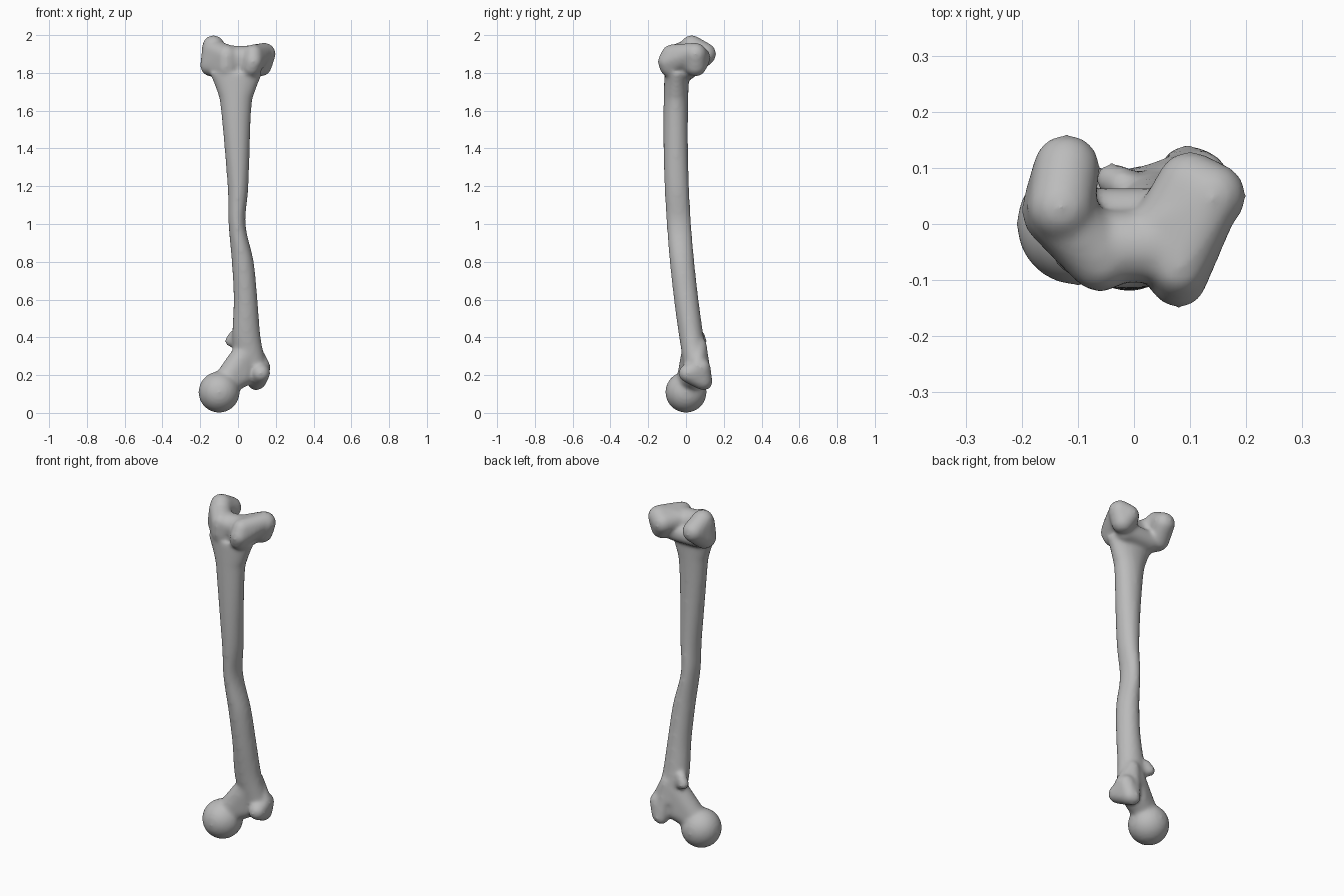
import bpy, bmesh, math
from mathutils import Vector
from mathutils.geometry import interpolate_bezier

cube = bpy.data.objects.get("Cube")
if cube:
    bpy.data.objects.remove(cube)

bone_grey = bpy.data.materials.new("bone grey")
bone_grey.use_nodes = True
colour = (.5, .5, .5, 1)
bone_grey.diffuse_color = colour
bone_grey.node_tree.nodes["Principled BSDF"].inputs["Base Color"].default_value = colour

# Directions of a unit sphere, shared by all rounded lumps
ball = bmesh.new()
bmesh.ops.create_icosphere(ball, subdivisions=3, radius=1)
directions = [vertex.co.copy() for vertex in ball.verts]
ball.free()

bone = bmesh.new()


def add_lump(radius, *centres):
    """Add a smooth lump wrapped around equal spheres at the given centres."""
    lump = bmesh.new()
    for centre in centres:
        for direction in directions:
            lump.verts.new(Vector(centre) + direction * radius)
    bmesh.ops.convex_hull(lump, input=lump.verts[:])
    loose = [vertex for vertex in lump.verts if not vertex.link_faces]
    bmesh.ops.delete(lump, geom=loose, context='VERTS')
    bmesh.ops.recalc_face_normals(lump, faces=lump.faces[:])
    lump_mesh = bpy.data.meshes.new("lump")
    lump.to_mesh(lump_mesh)
    lump.free()
    bone.from_mesh(lump_mesh)
    bpy.data.meshes.remove(lump_mesh)


def smooth_path(points):
    """Pass a smooth curve through the points."""
    points = [Vector(point) for point in points]
    points = [points[0], *points, points[-1]]
    path = []
    for before, start, end, after in zip(points, points[1:], points[2:], points[3:]):
        leaving = start + (end - before) / 6
        arriving = end - (after - start) / 6
        path += interpolate_bezier(start, leaving, arriving, end, 8)[:-1]
    return path + [points[-1]]


def add_shaft(stations, depth, sides):
    """Loft ovals along stations of (centre x, half width, height)."""
    rings = []
    for centre_x, half_width, height in smooth_path(stations):
        # The shaft bows backwards towards its lower end
        centre_y = .1 * ((1.5 - height) / 1.2) ** 2 - .055
        ring = []
        for side in range(sides):
            angle = math.tau * side / sides
            ring.append(bone.verts.new((centre_x + half_width * math.cos(angle),
                                        centre_y + depth * math.sin(angle), height)))
        rings.append(ring)
    for lower, upper in zip(rings, rings[1:]):
        for side in range(sides):
            previous = side - 1
            bone.faces.new((lower[previous], lower[side], upper[side], upper[previous]))
    bone.faces.new(reversed(rings[0]))
    bone.faces.new(rings[-1])


# Shaft, pinched at mid-length and flared at both ends
add_shaft([(.07, .08, .25), (.045, .075, .4), (.04, .063, .6), (.025, .058, .8),
           (-.005, .045, 1), (0, .055, 1.2), (-.01, .08, 1.6), (-.01, .1, 1.7),
           (-.01, .14, 1.8)], depth=.065, sides=40)

# Ball head and neck
add_lump(.11, (-.1, 0, .11))
add_lump(.065, (-.08, .01, .15), (.02, .04, .2), (.04, .04, .32))

# Large outer knob with its rear hook
add_lump(.05, (.12, .01, .21), (.12, .08, .24), (.1, .09, .17))
add_lump(.04, (.13, .06, .25), (.09, .1, .16), (.07, .07, .36))

# Small inner knob
add_lump(.03, (-.04, .08, .38), (-.02, .07, .41), (.03, .05, .36))

# Inner joint lobe and its front ridge
add_lump(.06, (-.13, .03, 1.94), (-.12, .1, 1.9), (-.14, .03, 1.84))
add_lump(.06, (-.13, .02, 1.92), (-.14, .02, 1.84), (-.06, -.06, 1.89), (-.06, -.06, 1.83))

# Outer joint lobe and its front ridge
add_lump(.06, (.14, .05, 1.9), (.1, .07, 1.88), (.12, .05, 1.84), (.06, 0, 1.88))
add_lump(.05, (.14, .04, 1.91), (.08, -.1, 1.86), (.08, -.08, 1.9), (.07, -.09, 1.83),
         (.05, 0, 1.89))

# Grooved bridge between the lobes
add_lump(.065, (-.04, -.04, 1.88), (.04, -.04, 1.88), (0, -.03, 1.81))
add_lump(.055, (-.09, .01, 1.82), (.07, .01, 1.82))

# Fuse the parts into one skin and soften the joins
mesh = bpy.data.meshes.new("thigh_bone")
bone.to_mesh(mesh)
bone.free()
mesh.materials.append(bone_grey)
thigh_bone = bpy.data.objects.new("thigh_bone", mesh)
bpy.context.scene.collection.objects.link(thigh_bone)
fuse = thigh_bone.modifiers.new("fuse", 'REMESH')
fuse.mode = 'VOXEL'
fuse.voxel_size = .01
fuse.use_smooth_shade = True
soften = thigh_bone.modifiers.new("soften", 'SMOOTH')
soften.factor = .5
soften.iterations = 12
